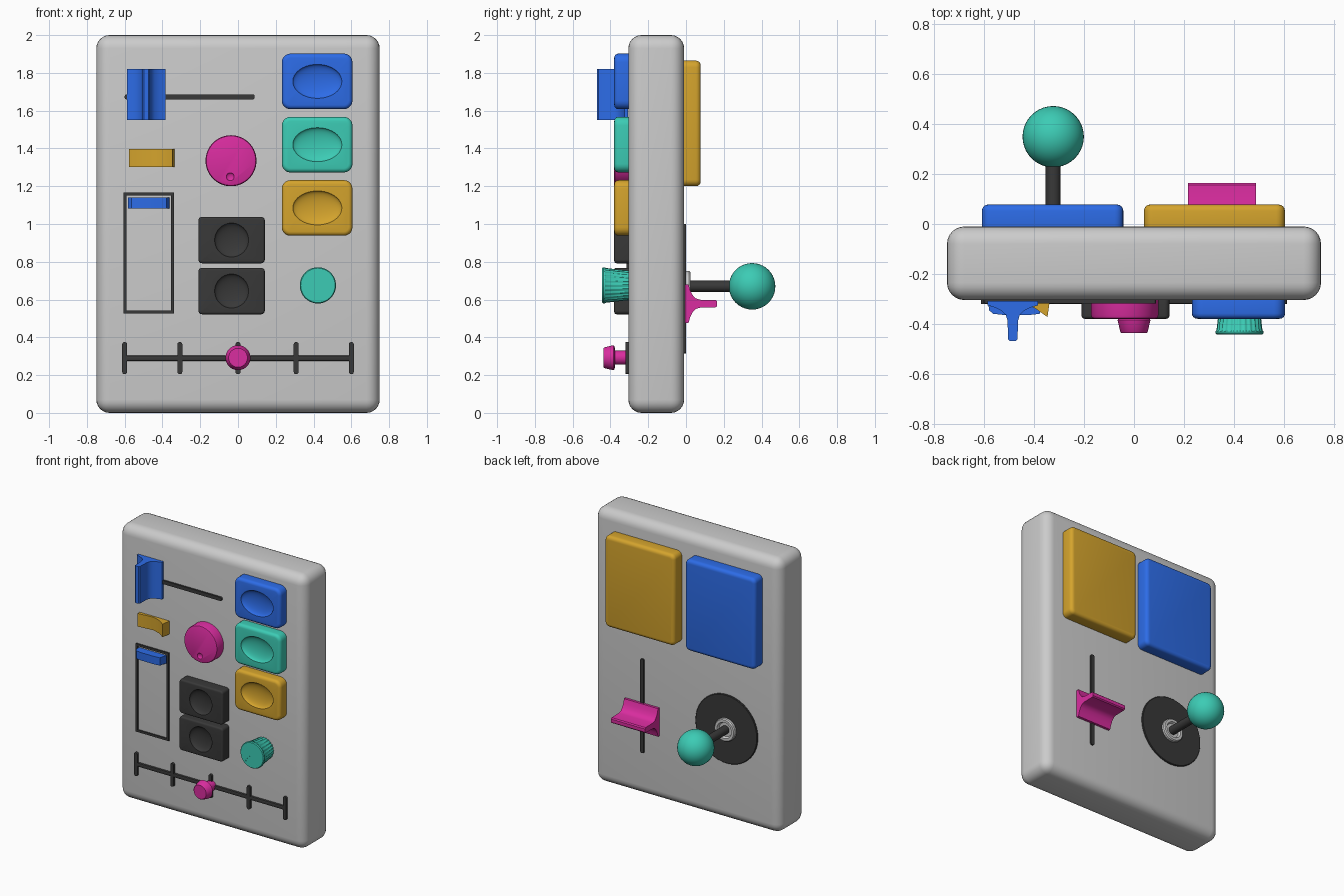
import bpy, bmesh, math
from mathutils import Vector

if "Cube" in bpy.data.objects:
    bpy.data.objects.remove(bpy.data.objects["Cube"])

COLORS = {
    "blue": (0.026, 0.15, 0.80, 1), "teal": (0.045, 0.60, 0.46, 1),
    "yellow": (0.66, 0.37, 0.026, 1), "magenta": (0.70, 0.026, 0.35, 1),
    "dark": (0.04, 0.04, 0.04, 1),
}
MATS = {}
for n, c in COLORS.items():
    MATS[n] = bpy.data.materials.new(n)
    MATS[n].diffuse_color = c
FRONT, BACK = -0.305, -0.01


def finish(name, bm, color=None, smooth=True):
    bmesh.ops.recalc_face_normals(bm, faces=bm.faces)
    me = bpy.data.meshes.new(name)
    bm.to_mesh(me)
    bm.free()
    ob = bpy.data.objects.new(name, me)
    bpy.context.collection.objects.link(ob)
    if color:
        me.materials.append(MATS[color])
    if smooth:
        select(ob)
        bpy.ops.object.shade_smooth_by_angle(angle=math.radians(35))
    return ob


def select(ob):
    bpy.ops.object.select_all(action='DESELECT')
    ob.select_set(True)
    bpy.context.view_layer.objects.active = ob


def box(name, x, y, z, color=None, corner=0, edge=0, seg=4):
    """Box from ranges; corner rounds the outline, edge rounds the rims."""
    bm = bmesh.new()
    bmesh.ops.create_cube(bm, size=1)
    for v in bm.verts:
        v.co = Vector(((r[0] + r[1]) / 2 + c * (r[1] - r[0])) for r, c in zip((x, y, z), v.co))
    if corner:
        es = [e for e in bm.edges if abs(e.verts[0].co.y - e.verts[1].co.y) > 1e-4]
        bmesh.ops.bevel(bm, geom=es, offset=corner, segments=5, profile=0.5, affect='EDGES')
    if edge:
        es = [e for e in bm.edges if e.calc_face_angle(0) > math.radians(40)]
        bmesh.ops.bevel(bm, geom=es, offset=edge, segments=seg, profile=0.5, affect='EDGES')
    return finish(name, bm, color)


def lathe(name, profile, cx, cz, color=None, seg=40, rib=0):
    """Spin (radius, y) points about a y-axis line; rib alternates the radius."""
    bm = bmesh.new()
    rings = []
    for r, y in profile:
        ring = []
        for i in range(seg):
            a = 2 * math.pi * i / seg
            q = r - (rib if i % 4 > 1 else 0)
            ring.append(bm.verts.new((cx + q * math.cos(a), y, cz + q * math.sin(a))))
        rings.append(ring)
    for a, b in zip(rings, rings[1:]):
        for i in range(seg):
            j = (i + 1) % seg
            bm.faces.new((a[i], a[j], b[j], b[i]))
    bm.faces.new(rings[0])
    bm.faces.new(rings[-1])
    return finish(name, bm, color)


def prism(name, pts, lo, hi, axis, color):
    """Extrude a (u, y) outline along z or x."""
    bm = bmesh.new()
    ends = [[bm.verts.new((u, y, h) if axis == 'z' else (h, y, u)) for u, y in pts] for h in (lo, hi)]
    for e in ends:
        bm.faces.new(e)
    for i in range(len(pts)):
        j = (i + 1) % len(pts)
        bm.faces.new((ends[0][i], ends[0][j], ends[1][j], ends[1][i]))
    return finish(name, bm, color)


def finned(centre, half, base, out, tip):
    """T-shaped outline with concave shoulders."""
    right = [(half, 0), (half, .018), (half * .7, .027), (half * .45, .04), (.028, .056),
             (.021, .08), (.019, tip - .008), (.012, tip)]
    return ([(centre + u, base + out * y) for u, y in right] +
            [(centre - u, base + out * y) for u, y in reversed(right)])


def ellipsoid(name, loc, radii, color=None):
    bm = bmesh.new()
    bmesh.ops.create_uvsphere(bm, u_segments=40, v_segments=20, radius=1)
    for v in bm.verts:
        v.co = Vector(loc) + Vector(c * r for c, r in zip(v.co, radii))
    return finish(name, bm, color)


def carve(ob, cutter):
    m = ob.modifiers.new("carve", 'BOOLEAN')
    m.operation, m.solver, m.object = 'DIFFERENCE', 'EXACT', cutter
    select(ob)
    # keep the carve ahead of any smoothing modifier
    bpy.ops.object.modifier_move_to_index(modifier=m.name, index=0)
    bpy.ops.object.modifier_apply(modifier=m.name)
    bpy.data.objects.remove(cutter)
    bpy.ops.object.shade_smooth_by_angle(angle=math.radians(35))


# body
box("body", (-.75, .75), (-.305, -.01), (0, 2), None, edge=.07, seg=6)

# coloured dished buttons
for col, z in (("blue", 1.755), ("teal", 1.42), ("yellow", 1.085)):
    b = box(col + "_button", (.232, .606), (-.38, -.27), (z - .147, z + .147), col, .045, .022)
    carve(b, ellipsoid("cutter", (.42, -.38, z), (.13, .03, .09)))

# dark dished buttons
for i, z in enumerate((.915, .645)):
    b = box(f"dark_button_{i}", (-.21, .142), (-.38, -.27), (z - .123, z + .123), "dark", .02, .012)
    carve(b, ellipsoid("cutter", (-.034, -.38, z), (.09, .03, .09)))

# large dial with a finger dimple
dial = lathe("dial", [(.135, -.28), (.135, -.365), (.131, -.377), (.124, -.38)], -.037, 1.335, "magenta", 64)
carve(dial, ellipsoid("cutter", (-.041, -.38, 1.25), (.021, .012, .021)))

# ribbed knob with a pointer groove
knob = lathe("ribbed_knob", [(.078, -.28), (.08, -.32), (.092, -.425), (.096, -.43)], .423, .675, "teal", 96, .004)
cap = lathe("ribbed_knob_cap", [(.096, -.43), (.096, -.438), (.091, -.444)], .423, .675, "teal", 48)
groove = box("cutter", (-.004, .072), (-.46, -.439), (-.005, .005))
groove.rotation_euler.y = math.radians(-225)
groove.location = (.423, 0, .675)
bpy.context.view_layer.update()
carve(cap, groove)

# stepped slider: track, detents and knob
box("step_track", (-.605, .605), (-.32, -.28), (.275, .303), "dark", edge=.006, seg=2)
for i in range(5):
    x = -.6 + .3 * i + (0, -.008, 0, .008, 0)[i]
    box(f"step_tick_{i}", (x - .013, x + .013), (-.321, -.28), (.205, .375), "dark", corner=.012)
lathe("step_knob", [(.037, -.29), (.037, -.375), (.06, -.378), (.066, -.385), (.055, -.432), (.05, -.438)],
      0, .292, "magenta")

# horizontal slider with finned grip
box("grip_track", (-.6, .088), (-.318, -.28), (1.66, 1.686), "dark", corner=.01)
prism("finned_grip", finned(-.486, .101, -.308, -1, .162), 1.55, 1.82, 'z', "blue")

# rocker switch
prism("rocker", [(-.578, -.29), (-.578, -.33), (-.46, -.318), (-.40, -.336), (-.347, -.373), (-.335, -.29)],
      1.303, 1.398, 'z', "yellow")

# long slide window with its tab
for i, x in enumerate((-.597, -.347)):
    box(f"window_side_{i}", (x - .008, x + .008), (-.314, -.28), (.525, 1.167), "dark")
for i, z in enumerate((.533, 1.159)):
    box(f"window_end_{i}", (-.605, -.339), (-.314, -.28), (z - .008, z + .008), "dark")
prism("window_tab", [(-.584, -.29), (-.582, -.345), (-.565, -.36), (-.52, -.365), (-.42, -.365), (-.378, -.36), (-.36, -.29)],
      1.083, 1.14, 'z', "blue")

# back pads
box("blue_pad", (-.61, -.043), (-.04, .078), (1.2, 1.865), "blue", .035, .025)
box("yellow_pad", (.04, .605), (-.04, .078), (1.2, 1.865), "yellow", .035, .025)

# back vertical slider
box("back_track", (.341, .369), (-.04, 0), (.315, 1.0), "dark", corner=.01)
prism("back_grip", finned(.578, .102, BACK + .005, 1, .17), .216, .49, 'x', "magenta")

# joystick
JX, JZ = -.324, .67
lathe("stick_disc", [(.25, -.04), (.25, -.004), (.246, 0)], JX, JZ, "dark", 64)
lathe("stick_collar", [(.082, -.03), (.082, .016), (.076, .024), (.058, .024), (.05, .008)], JX, JZ, None, 48)
lathe("stick_shaft", [(.03, -.03), (.03, .28)], JX, JZ, "dark", 32)
ellipsoid("stick_ball", (JX, .35, JZ), (.123, .123, .123), "teal")

for m in bpy.data.materials:
    if m.users and not m.is_grease_pencil:
        m.use_nodes = True
        m.node_tree.nodes["Principled BSDF"].inputs["Base Color"].default_value = m.diffuse_color
